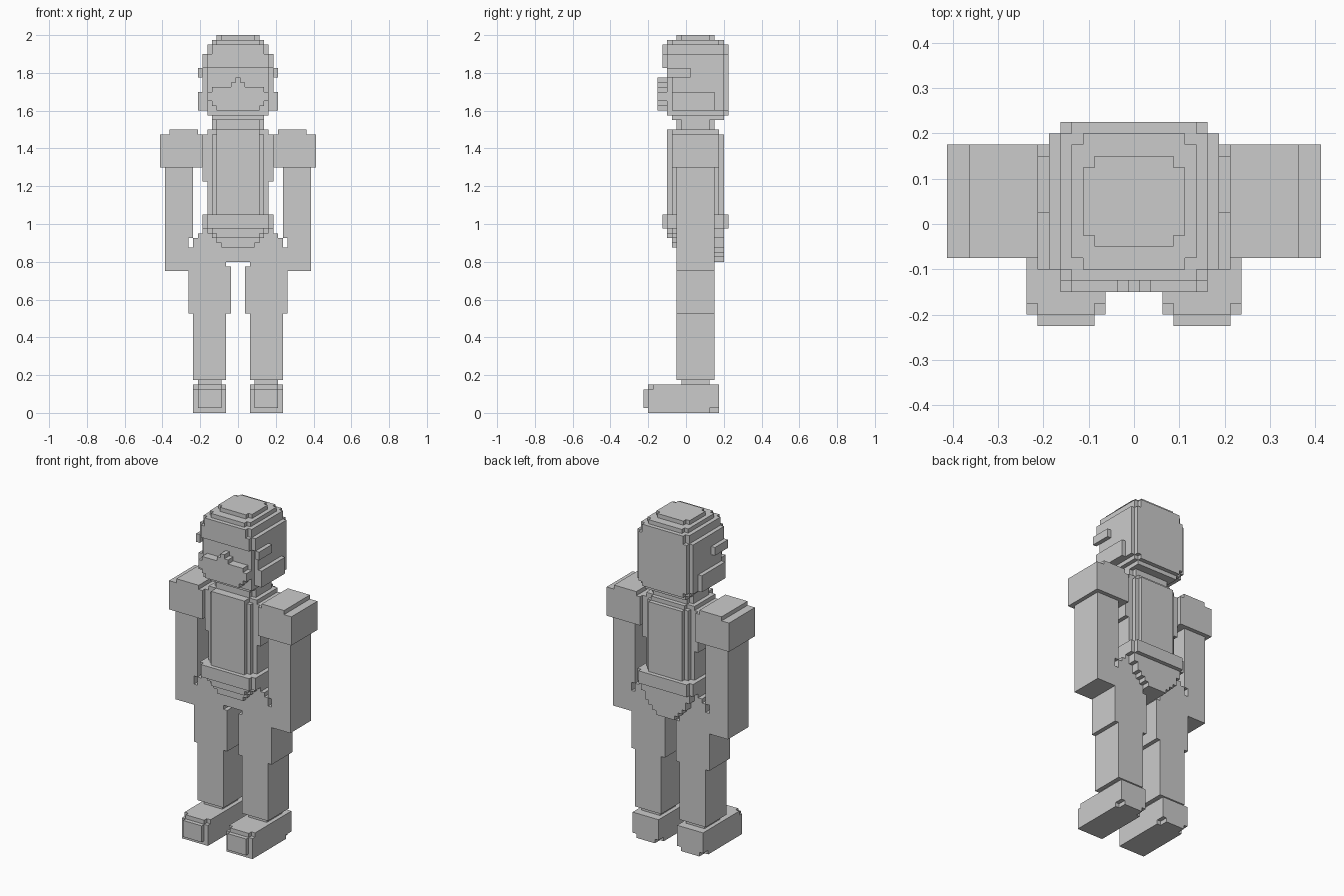
import bpy
import bmesh
from mathutils import Vector

UNIT = 0.025  # edge length of one block

default_cube = bpy.data.objects.get("Cube")
if default_cube:
    bpy.data.objects.remove(default_cube, do_unlink=True)

grey = bpy.data.materials.new("plain_grey")
grey.use_nodes = True
grey_value = (0.6, 0.6, 0.6, 1)
grey.diffuse_color = grey_value
grey.node_tree.nodes["Principled BSDF"].inputs["Base Color"].default_value = grey_value


def block(x_first, x_last, y_low, y_high, z_low, z_high):
    """Cells of a box; x names the first and last cell, y and z the bounds."""
    return {(x, y, z)
            for x in range(x_first, x_last + 1)
            for y in range(y_low, y_high)
            for z in range(z_low, z_high)}


def centred(half, y_low, y_high, z_low, z_high):
    """Cells of a box that is symmetrical about the middle column."""
    return block(-half, half, y_low, y_high, z_low, z_high)


def mirrored(cells):
    return {(-x, y, z) for x, y, z in cells}


def build(name, cells):
    """Skin a set of cells with its outward faces only."""
    bm = bmesh.new()
    corners = {}

    def corner(point):
        key = tuple(point)
        if key not in corners:
            x, y, z = point
            corners[key] = bm.verts.new(((x - 0.5) * UNIT, y * UNIT, z * UNIT))
        return corners[key]

    for cell in cells:
        for axis in range(3):
            u, v, normal = Vector(), Vector(), Vector()
            normal[axis] = 1
            u[(axis + 1) % 3] = 1
            v[(axis + 2) % 3] = 1
            for side in (-1, 1):
                neighbour = tuple(int(c) for c in Vector(cell) + normal * side)
                if neighbour in cells:
                    continue
                base = Vector(cell) + (normal if side > 0 else Vector())
                loop = [base, base + u, base + u + v, base + v]
                if side < 0:
                    loop.reverse()
                bm.faces.new([corner(p) for p in loop])
    mesh = bpy.data.meshes.new(name)
    bm.to_mesh(mesh)
    bm.free()
    mesh.materials.append(grey)
    part = bpy.data.objects.new(name, mesh)
    bpy.context.collection.objects.link(part)


def build_pair(name, cells):
    build("left_" + name, cells)
    build("right_" + name, mirrored(cells))


# Head: rounded crown, flat back, recessed eye band
head = (centred(4, -1, 5, 79, 80) | centred(3, -2, 6, 79, 80)
        | centred(5, -3, 7, 78, 79) | centred(4, -4, 8, 78, 79)
        | centred(6, -4, 8, 76, 78) | centred(5, -5, 9, 76, 78)
        | centred(7, -4, 8, 73, 76) | centred(6, -5, 9, 73, 76)
        | centred(7, -3, 8, 64, 73) | centred(6, -4, 9, 64, 73)
        | centred(6, -4, 8, 63, 64) | centred(5, -4, 9, 63, 64)
        | centred(5, -3, 8, 62, 63))
build("head", head)

# Face mask with a stepped nose, listed from the chin upwards
mask = set()
for row, half in enumerate((4, 5, 6, 6, 5, 1, 0)):
    mask |= centred(half, -6, -4, 64 + row, 65 + row)
build("face_mask", mask)

# Side fittings on the head
build_pair("temple_strap", block(8, 8, -4, 1, 71, 73))
build_pair("cheek_guard", block(8, 8, -3, 6, 64, 68))

# Neck
build("neck", centred(5, -1, 5, 60, 62) | centred(4, -2, 6, 60, 62))

# Torso: stepped corners, wider chest
torso = (centred(4, -4, 8, 42, 59) | centred(5, -3, 7, 42, 59)
         | centred(6, -2, 6, 42, 59) | centred(7, -2, 6, 49, 59)
         | centred(4, -4, 7, 59, 60) | centred(6, -2, 6, 59, 60))
build("torso", torso)

# Belt
build("belt", centred(7, -4, 8, 39, 42) | centred(6, -5, 9, 39, 42))

# Pelvis with a short front flap and a long tapered back flap
pelvis = (centred(7, -2, 6, 38, 39) | centred(8, -2, 6, 37, 38)
          | centred(2, -2, 6, 32, 37))
for row, half in enumerate((5, 4)):
    pelvis |= centred(half, -4, -3, 38 - row, 39 - row)
for row, half in enumerate((6, 5, 4, 3)):
    pelvis |= centred(half, -3, -2, 38 - row, 39 - row)
for row, half in enumerate((6, 6, 5, 5, 4, 3, 2)):
    pelvis |= centred(half, 6, 8, 38 - row, 39 - row)
build("pelvis", pelvis)

# Shoulders
build_pair("shoulder", block(8, 16, -3, 7, 52, 59) | block(9, 14, -3, 7, 59, 60))

# Arms, slimmer on the inside at the hand
build_pair("arm", block(10, 15, -2, 6, 37, 52) | block(11, 15, -2, 6, 30, 37))

# Legs
build_pair("leg", block(3, 9, -2, 6, 35, 37) | block(3, 10, -2, 6, 31, 35)
           | block(2, 10, -2, 6, 21, 31) | block(3, 9, -2, 6, 7, 21))
build_pair("ankle", block(4, 8, -1, 5, 6, 7))

# Feet with trimmed corners and a toe cap
foot = (block(3, 9, -8, 7, 1, 5) | block(3, 9, -7, 7, 5, 6)
        | block(4, 8, -8, 7, 5, 6) | block(3, 9, -8, 5, 0, 1)
        | block(4, 8, -8, 7, 0, 1) | block(4, 8, -9, -8, 1, 5))
build_pair("foot", foot)
